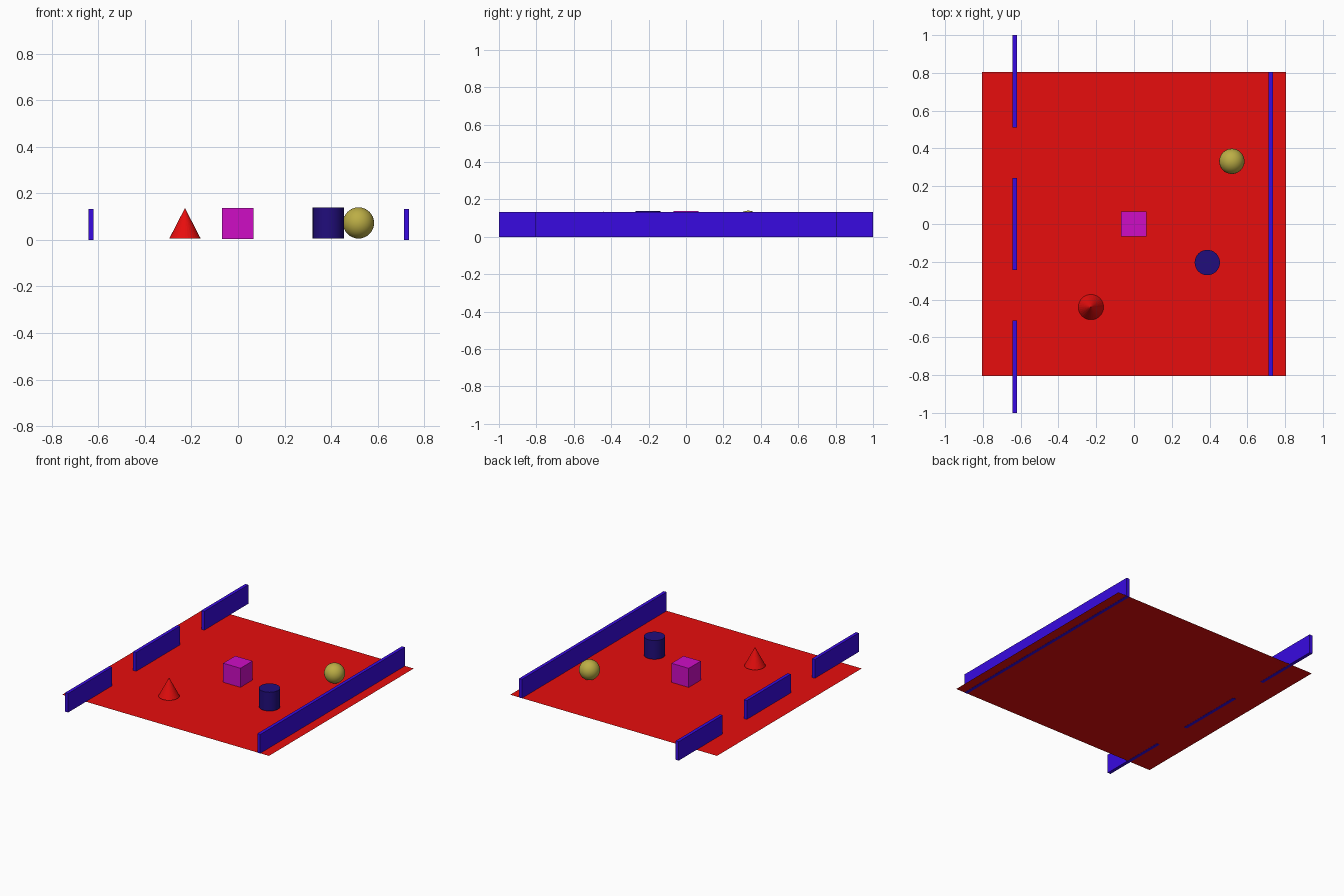
import bpy
import math

if "Cube" in bpy.data.objects:
    bpy.data.objects.remove(bpy.data.objects["Cube"])


def material(name, r, g, b):
    m = bpy.data.materials.new(name)
    m.diffuse_color = (r, g, b, 1)
    m.use_nodes = True
    m.node_tree.nodes["Principled BSDF"].inputs["Base Color"].default_value = m.diffuse_color
    return m


red = material("red", 0.8, 0.004, 0.004)
blue = material("blue", 0.04, 0.003, 0.75)
navy = material("navy", 0.015, 0.004, 0.2)
magenta = material("magenta", 0.62, 0.004, 0.56)
gold = material("gold", 0.5, 0.42, 0.06)


def finish(name, mat, smooth=False):
    ob = bpy.context.object
    ob.name = name
    ob.data.materials.append(mat)
    if smooth:
        bpy.ops.object.shade_smooth_by_angle(angle=math.radians(30))
    return ob


def box(name, size, loc, mat):
    bpy.ops.mesh.primitive_cube_add(size=1, location=loc)
    bpy.context.object.scale = size
    bpy.ops.object.transform_apply(location=False, rotation=False, scale=True)
    return finish(name, mat)


# Flat floor sheet
bpy.ops.mesh.primitive_plane_add(size=1.607, location=(0, 0, 0.001))
finish("floor", red)

# Long wall on the right, three short walls on the left
H, T = 0.133, 0.023
box("long_wall", (T, 1.607, H), (0.724, 0, H / 2), blue)
for i, y in enumerate((-0.756, 0, 0.756)):
    box(f"short_wall_{i + 1}", (T, 0.488, H), (-0.632, y, H / 2), blue)

# Solids standing on the floor
D = 0.134
R = D / 2
box("cube", (D, D, D), (-0.001, 0, 0.004 + R), magenta)

bpy.ops.mesh.primitive_cylinder_add(vertices=32, radius=R, depth=D - 0.002,
                                    location=(0.388, -0.204, 0.073))
finish("cylinder", navy, True)

bpy.ops.mesh.primitive_cone_add(vertices=32, radius1=R, radius2=0, depth=D - 0.004,
                                location=(-0.228, -0.44, 0.072))
finish("cone", red)

bpy.ops.mesh.primitive_uv_sphere_add(segments=32, ring_count=16, radius=R,
                                     location=(0.518, 0.332, 0.073))
finish("sphere", gold, True)
